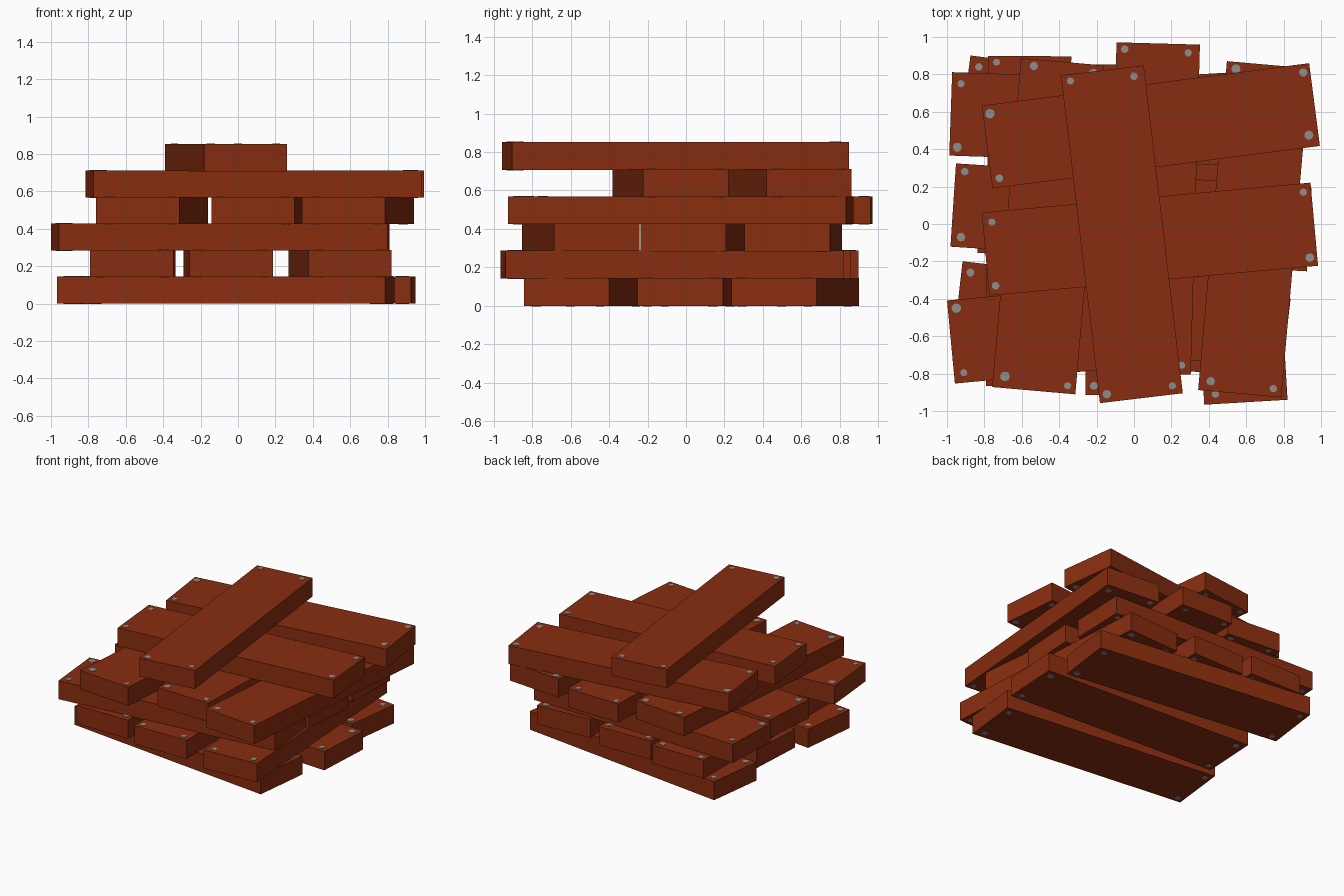
import bpy, bmesh, math, random
from mathutils import Matrix, Vector

if "Cube" in bpy.data.objects:
    bpy.data.objects.remove(bpy.data.objects["Cube"])

random.seed(4)
LENGTH, WIDTH, THICK, STEP = 1.765, 0.446, 0.145, 0.1415


def material(name, rgb):
    m = bpy.data.materials.new(name)
    m.diffuse_color = (*rgb, 1)
    m.use_nodes = True
    m.node_tree.nodes["Principled BSDF"].inputs["Base Color"].default_value = m.diffuse_color
    return m


WOOD = material("red brown wood", (0.25, 0.027, 0.005))
STEEL = material("grey nail steel", (0.27, 0.27, 0.27))


def finish(bm, name, mat, place):
    mesh = bpy.data.meshes.new(name)
    bm.to_mesh(mesh)
    bm.free()
    mesh.materials.append(mat)
    ob = bpy.data.objects.new(name, mesh)
    ob.matrix_world = place
    bpy.context.collection.objects.link(ob)


def plank(layer, index, along_y, x, y, tilt, seen_nails):
    turn = math.radians(tilt + (90 if along_y else 0))
    place = Matrix.Translation((x, y, layer * STEP + THICK / 2)) @ Matrix.Rotation(turn, 4, "Z")

    # board
    bm = bmesh.new()
    bmesh.ops.create_cube(bm, size=1, matrix=Matrix.Diagonal((LENGTH, WIDTH, THICK, 1)))
    finish(bm, f"plank_{layer + 1}_{index + 1}", WOOD, place)

    # one nail right through each corner; corners without a known spot get a default inset
    spots = {}
    for nx, ny in seen_nails:
        p = place.inverted() @ Vector((nx, ny, 0))
        spots[(p.x > 0, p.y > 0)] = (p.x, p.y)
    bm = bmesh.new()
    for sx in (-1, 1):
        for sy in (-1, 1):
            default = (sx * (LENGTH / 2 - random.uniform(0.045, 0.065)),
                       sy * (WIDTH / 2 - random.uniform(0.045, 0.06)))
            px, py = spots.get((sx > 0, sy > 0), default)
            r = random.uniform(0.019, 0.026)
            bmesh.ops.create_cone(bm, cap_ends=True, segments=10, radius1=r, radius2=r,
                                  depth=THICK + 0.005, matrix=Matrix.Translation((px, py, 0)))
    finish(bm, f"nails_{layer + 1}_{index + 1}", STEEL, place)


# layers from the ground up: centre x, centre y, tilt in degrees, nails visible from above
LAYERS = [
    [(-0.065, -0.521, -6.5, [(-0.875, -0.26)]),
     (0.056, 0.019, -3.2, []),
     (-0.027, 0.569, -7.2, [(-0.83, 0.84)])],
    [(-0.563, 0.015, -0.3, [(-0.735, 0.865)]),
     (-0.052, -0.028, 1.1, [(-0.215, -0.865)]),
     (0.546, -0.072, 3.4, [(0.435, -0.91)])],
    [(-0.100, -0.548, 5.4, [(-0.95, -0.45), (-0.91, -0.795)]),
     (-0.086, 0.043, -3.8, [(-0.905, 0.28), (-0.925, -0.07)]),
     (-0.098, 0.558, -2.0, [(-0.925, 0.75), (-0.945, 0.41)])],
    [(-0.459, -0.012, -5.0, [(-0.69, -0.815), (-0.355, -0.865), (-0.535, 0.845)]),
     (0.105, 0.083, -1.6, [(0.255, -0.755), (-0.05, 0.935), (0.29, 0.915)]),
     (0.642, -0.028, -5.0, [(0.41, -0.84), (0.745, -0.88), (0.545, 0.83)])],
    [(0.090, 0.525, 7.4, [(-0.77, 0.59), (-0.72, 0.245), (0.905, 0.81), (0.935, 0.475)]),
     (0.085, -0.081, 5.2, [(-0.76, 0.01), (-0.74, -0.33), (0.905, 0.17), (0.94, -0.18)])],
    [(-0.065, -0.055, 6.8, [(-0.34, 0.765), (0.0, 0.79), (-0.145, -0.91), (0.205, -0.865)])],
]
for layer, planks in enumerate(LAYERS):
    for i, (x, y, tilt, nails) in enumerate(planks):
        plank(layer, i, layer % 2 == 1, x, y, tilt, nails)
